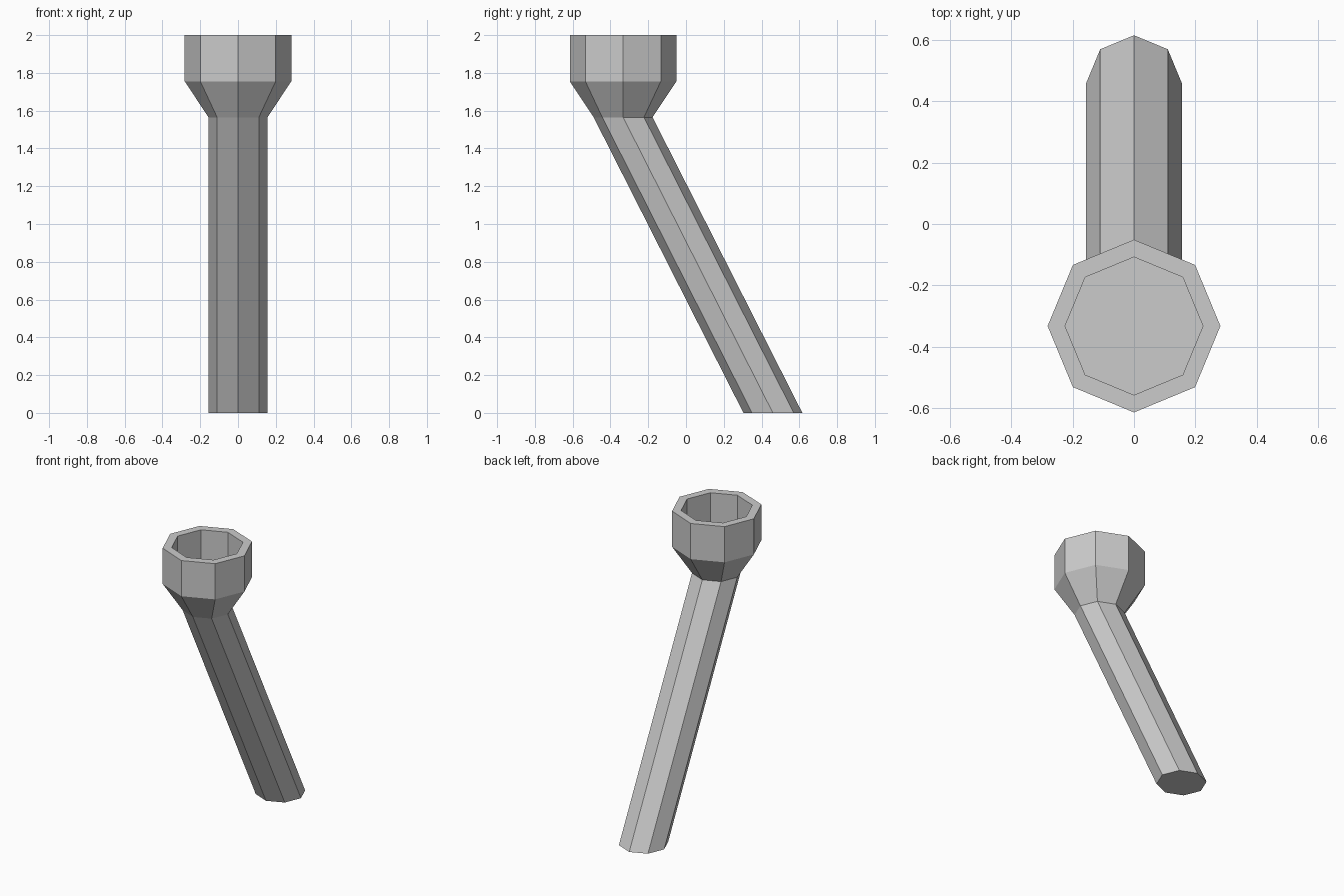
import bpy, bmesh, math

if "Cube" in bpy.data.objects:
    bpy.data.objects.remove(bpy.data.objects["Cube"])

SIDES = 8
# Rings along the outside, over the rim and down into the cup: (y centre, z, radius)
RINGS = [
    (0.46, 0.0, 0.156),      # foot of leaning tube
    (-0.333, 1.565, 0.156),  # top of leaning tube
    (-0.333, 1.755, 0.282),  # flare
    (-0.333, 2.0, 0.282),    # outer rim
    (-0.333, 2.0, 0.225),    # inner rim
    (-0.333, 1.755, 0.225),  # cup floor
]


def add_ring(bm, y, z, r):
    angles = [2 * math.pi * i / SIDES for i in range(SIDES)]
    return [bm.verts.new((r * math.cos(a), y + r * math.sin(a), z)) for a in angles]


# Leaning octagonal pipe with an open cup on top
bm = bmesh.new()
rings = [add_ring(bm, *ring) for ring in RINGS]
for low, high in zip(rings, rings[1:]):
    for i in range(SIDES):
        j = (i + 1) % SIDES
        bm.faces.new((low[i], low[j], high[j], high[i]))

# Closed foot and cup floor
bm.faces.new(rings[0][::-1])
bm.faces.new(rings[-1])
bmesh.ops.recalc_face_normals(bm, faces=bm.faces)

mesh = bpy.data.meshes.new("leaning_pipe_with_cup")
bm.to_mesh(mesh)
bm.free()
pipe = bpy.data.objects.new("leaning_pipe_with_cup", mesh)
bpy.context.collection.objects.link(pipe)
